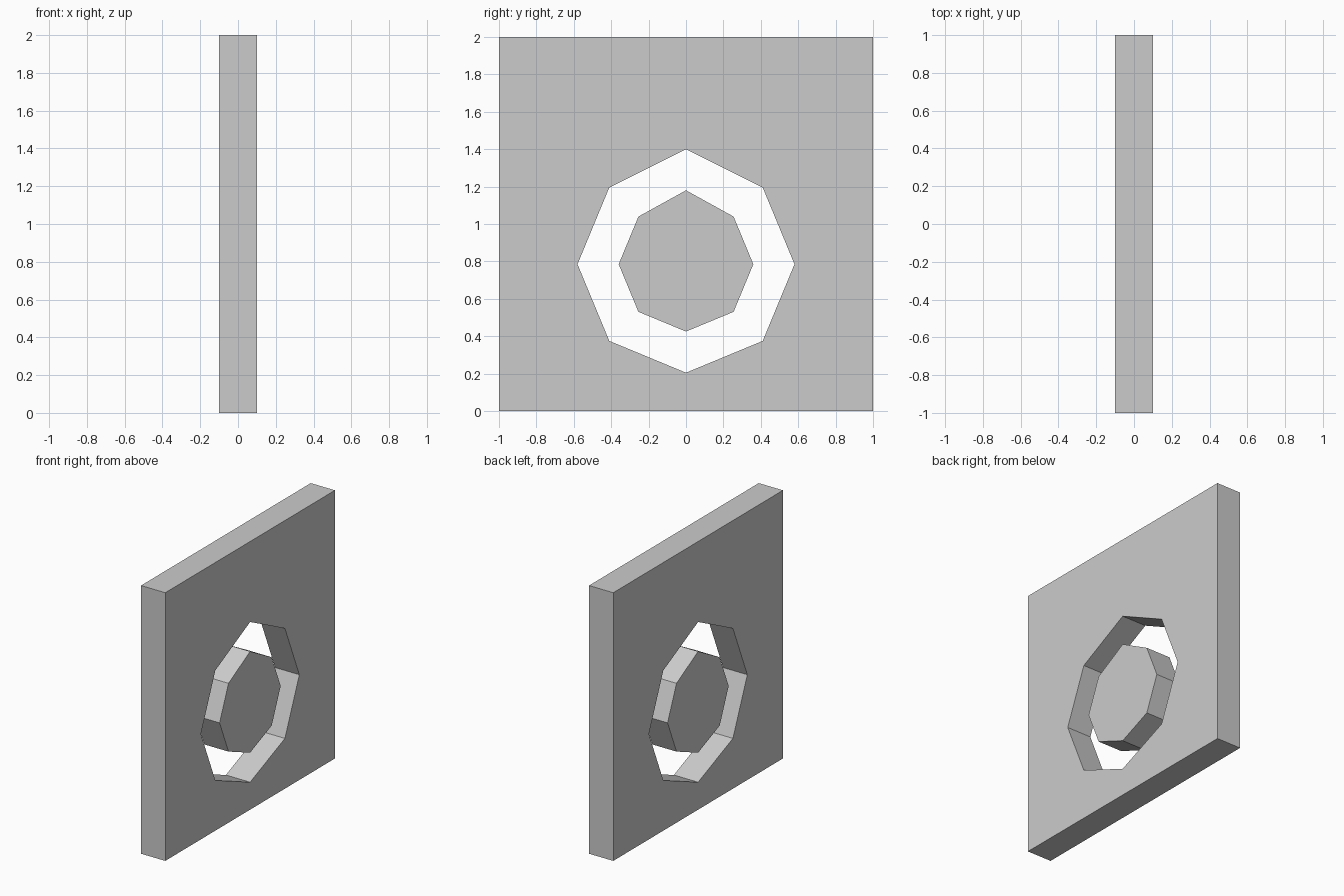
import bpy, bmesh
from math import sin, cos, pi

if "Cube" in bpy.data.objects:
    bpy.data.objects.remove(bpy.data.objects["Cube"])

T = 0.2          # thickness along x
CZ = 0.785       # height of the octagon centre


def octagon(r):
    # Octagon in the y/z plane whose top point is pulled up slightly
    pts = [(r * sin(i * pi / 4), CZ + r * cos(i * pi / 4)) for i in range(8)]
    pts[0] = (0, pts[0][1] + 0.035)
    return pts


def slab(name, *loops):
    # Fill the outline (inner loops become holes) and extrude it along x
    bm = bmesh.new()
    edges = []
    for pts in loops:
        vs = [bm.verts.new((-T / 2, y, z)) for y, z in pts]
        edges += [bm.edges.new((vs[i - 1], vs[i])) for i in range(len(vs))]
    bmesh.ops.triangle_fill(bm, edges=edges, use_beauty=True, use_dissolve=False, normal=(1, 0, 0))
    ext = bmesh.ops.extrude_face_region(bm, geom=bm.faces[:], use_keep_orig=True)
    moved = [g for g in ext["geom"] if isinstance(g, bmesh.types.BMVert)]
    bmesh.ops.translate(bm, verts=moved, vec=(T, 0, 0))
    bmesh.ops.recalc_face_normals(bm, faces=bm.faces[:])
    me = bpy.data.meshes.new(name)
    bm.to_mesh(me)
    bm.free()
    ob = bpy.data.objects.new(name, me)
    bpy.context.collection.objects.link(ob)
    return ob


# Square wall panel with an octagonal opening
slab("wall_panel", [(-1, 0), (1, 0), (1, 2), (-1, 2)], octagon(0.58))

# Loose octagonal core floating in the opening
slab("center_core", octagon(0.36))
